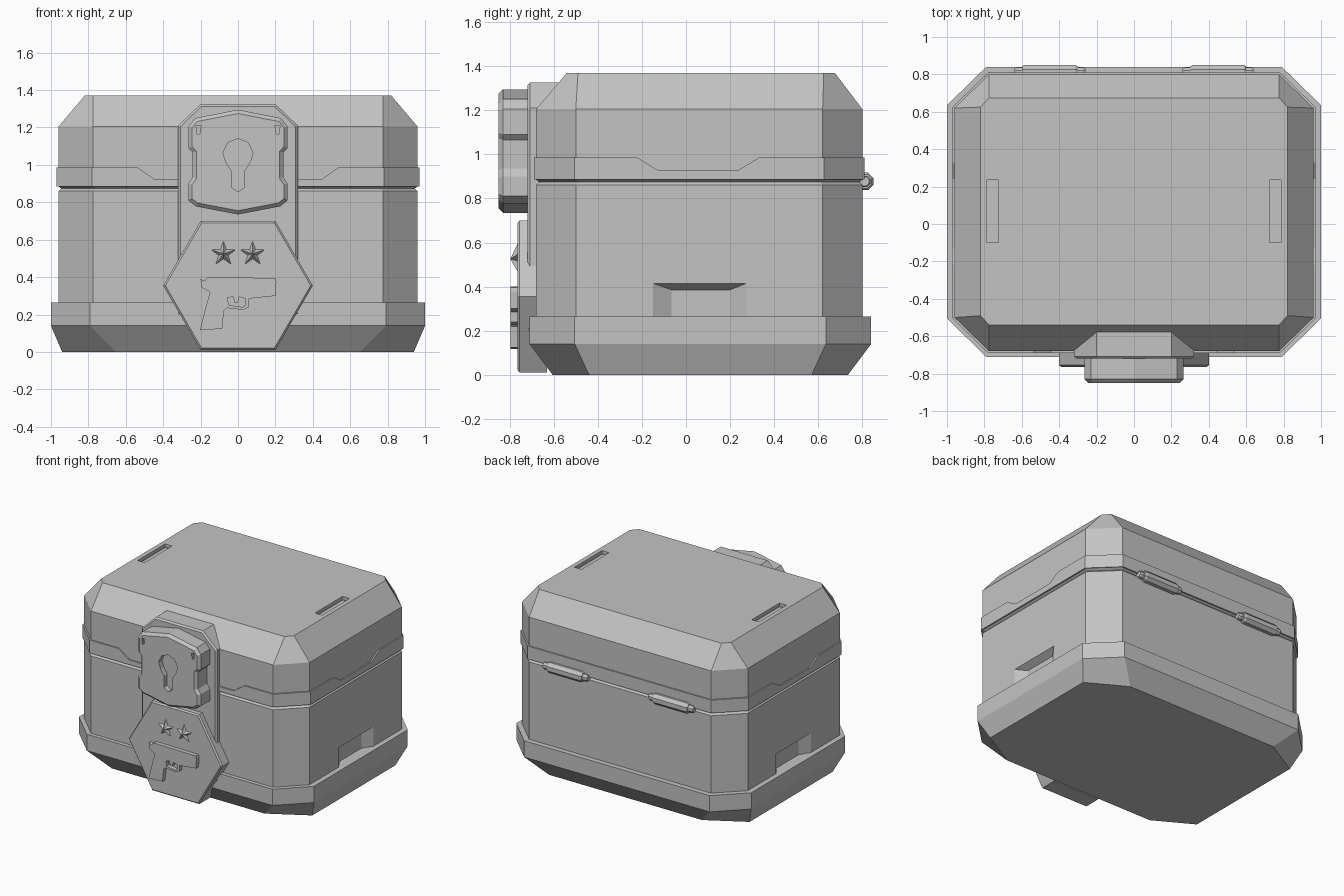
import bpy, bmesh, math
from mathutils import Vector

cube = bpy.data.objects.get("Cube")
if cube:
    bpy.data.objects.remove(cube, do_unlink=True)

grey = bpy.data.materials.new("plain grey")
grey.use_nodes = True
COLOUR = (0.55, 0.55, 0.55, 1)
grey.diffuse_color = COLOUR
grey.node_tree.nodes["Principled BSDF"].inputs["Base Color"].default_value = COLOUR


def finish(name, bm):
    bmesh.ops.recalc_face_normals(bm, faces=bm.faces)
    mesh = bpy.data.meshes.new(name)
    bm.to_mesh(mesh)
    bm.free()
    mesh.materials.append(grey)
    ob = bpy.data.objects.new(name, mesh)
    bpy.context.collection.objects.link(ob)
    return ob


def loft(name, rings):
    """Skin a stack of equal-length point rings and cap both ends."""
    bm = bmesh.new()
    rows = [[bm.verts.new(p) for p in ring] for ring in rings]
    n = len(rows[0])
    for low, high in zip(rows, rows[1:]):
        for i in range(n):
            j = (i + 1) % n
            bm.faces.new((low[i], low[j], high[j], high[i]))
    bm.faces.new(rows[0])
    bm.faces.new(rows[-1])
    return finish(name, bm)


def octagon(z, hx, y0, y1, cx, cy):
    """Chamfered rectangle at height z."""
    return [Vector(p + (z,)) for p in (
        (-hx + cx, y0), (hx - cx, y0), (hx, y0 + cy), (hx, y1 - cy),
        (hx - cx, y1), (-hx + cx, y1), (-hx, y1 - cy), (-hx, y0 + cy))]


def plate(name, outline, back, front, edge=0.0):
    """Extrude an x-z outline towards the front, with an optional chamfered front rim."""
    bm = bmesh.new()
    far = [bm.verts.new((x, back, z)) for x, z in outline]
    near = [bm.verts.new((x, front + edge, z)) for x, z in outline]
    n = len(outline)
    for i in range(n):
        j = (i + 1) % n
        bm.faces.new((far[i], far[j], near[j], near[i]))
    bm.faces.new(far)
    face = bm.faces.new(near)
    bmesh.ops.recalc_face_normals(bm, faces=bm.faces)
    if edge:
        bmesh.ops.inset_region(bm, faces=[face], thickness=edge, depth=edge,
                               use_even_offset=True)
    return finish(name, bm)


def box(name, x0, x1, y0, y1, z0, z1):
    return loft(name, [[(x0, y0, z), (x1, y0, z), (x1, y1, z), (x0, y1, z)] for z in (z0, z1)])


def cut(target, cutter):
    cutter.hide_render = True
    cutter.hide_viewport = True
    cutter.display_type = 'WIRE'
    mod = target.modifiers.new(cutter.name, 'BOOLEAN')
    mod.operation = 'DIFFERENCE'
    mod.solver = 'EXACT'
    mod.object = cutter


def mirrored(half):
    """Complete a right-half outline, listed from top to bottom."""
    return half + [(-x, z) for x, z in reversed(half) if x > 0]


# Base skirt
loft("base_skirt", [
    octagon(0, 0.94, -0.605, 0.735, 0.29, 0.165),
    octagon(0.14, 1.0, -0.71, 0.84, 0.21, 0.205),
    octagon(0.265, 1.0, -0.71, 0.84, 0.21, 0.205)])

# Lower body with a softened top rim
body = loft("lower_body", [
    octagon(0.2, 0.96, -0.68, 0.8, 0.185, 0.18),
    octagon(0.86, 0.96, -0.68, 0.8, 0.185, 0.18),
    octagon(0.875, 0.945, -0.665, 0.785, 0.18, 0.175)])

# Side grip recesses
for side, s in (("left", 1), ("right", -1)):
    def grip(x, y0, y1, top):
        return [(s * x, y0, 0.22), (s * x, y1, 0.22), (s * x, y1, top), (s * x, y0, top)]
    cut(body, loft(side + "_grip_cutter", [
        grip(0.91, -0.065, 0.2, 0.385), grip(0.96, -0.15, 0.275, 0.415),
        grip(1.0, -0.15, 0.275, 0.415)]))

# Lid
lid = loft("lid", [
    octagon(0.87, 0.94, -0.66, 0.78, 0.18, 0.175),
    octagon(0.885, 0.96, -0.68, 0.8, 0.185, 0.18),
    octagon(1.205, 0.96, -0.68, 0.8, 0.185, 0.18),
    octagon(1.37, 0.82, -0.54, 0.675, 0.045, 0.05)])
for side, x in (("left", 0.755), ("right", -0.755)):
    cut(lid, box(side + "_slot_cutter", x - 0.03, x + 0.03, -0.1, 0.235, 1.345, 1.4))
    box(side + "_slot_floor", x - 0.018, x + 0.018, -0.085, 0.22, 1.335, 1.352)

# Lid band with dipped middles on the front and sides
band = loft("lid_band", [
    octagon(z, 0.97, -0.69, 0.81, 0.19, 0.185) for z in (0.885, 0.985)])
dip = [(-0.445, 0.922), (0.445, 0.922), (0.535, 0.985), (0.535, 1.1), (-0.535, 1.1), (-0.535, 0.985)]
cut(band, plate("front_dip_cutter", dip, -0.6, -0.9))
side_dip = [(-0.13, 0.93), (0.24, 0.93), (0.33, 0.985), (0.33, 1.1), (-0.22, 1.1), (-0.22, 0.985)]
for side, s in (("left", 1), ("right", -1)):
    cut(band, loft(side + "_dip_cutter", [[(s * x, y, z) for y, z in side_dip] for x in (0.9, 1.1)]))

# Rear hinges: thin pin with a thicker barrel
for side, s in (("left", 1), ("right", -1)):
    for part, x0, x1, r in (("pin", 0.26, 0.64, 0.028), ("barrel", 0.3, 0.6, 0.043)):
        rings = []
        for x, k in ((x0, 0.8), (x0 + 0.012, 1), (x1 - 0.012, 1), (x1, 0.8)):
            rings.append([(s * x, 0.81 + k * r * math.cos(a), 0.877 + k * r * math.sin(a))
                          for a in (math.radians(22.5 + 45 * i) for i in range(8))])
        loft(side + "_hinge_" + part, rings)

# Front backing plate
plate("backing_plate", mirrored([(0.2, 1.325), (0.32, 1.21), (0.32, 0.2)]), -0.5, -0.72, 0.012)

# Lock case
lock = plate("lock_case", mirrored([
    (0, 1.295), (0.23, 1.25), (0.265, 1.205), (0.265, 1.09), (0.242, 1.065),
    (0.242, 0.935), (0.265, 0.9), (0.265, 0.81), (0.225, 0.778), (0, 0.735)]),
    -0.7, -0.85, 0.02)
cut(lock, plate("keyhole_cutter", mirrored([
    (0, 1.14), (0.055, 1.118), (0.08, 1.065), (0.065, 1.015), (0.036, 0.97),
    (0.036, 0.88), (0, 0.857)]), -0.81, -0.9))
for side, s in (("left", 1), ("right", -1)):
    cut(lock, plate(side + "_notch_cutter", [
        (s * 0.198, 1.21), (s * 0.224, 1.21), (s * 0.22, 1.165), (s * 0.205, 1.165)],
        -0.83, -0.9))

# Hexagonal badge
plate("badge", [(-0.2, 0.7), (0.2, 0.7), (0.4, 0.355), (0.2, 0.01), (-0.2, 0.01), (-0.4, 0.355)],
      -0.63, -0.765, 0.01)

# Two faceted stars
for side, cx in (("left", 0.078), ("right", -0.078)):
    bm = bmesh.new()
    rim = []
    for i in range(10):
        r, a = (0.03 if i % 2 else 0.075), math.radians(90 + 36 * i)
        rim.append(bm.verts.new((cx + r * math.cos(a), -0.762, 0.525 + r * math.sin(a))))
    tip = bm.verts.new((cx, -0.797, 0.525))
    for i in range(10):
        bm.faces.new((rim[i], rim[(i + 1) % 10], tip))
    bm.faces.new(rim)
    finish(side + "_star", bm)

# Raised pistol relief
pistol = plate("pistol_relief", [
    (-0.2, 0.39), (-0.18, 0.38), (-0.16, 0.4), (0.2, 0.395), (0.205, 0.375), (0.2, 0.3),
    (0.06, 0.285), (0.058, 0.24), (0.03, 0.225), (-0.06, 0.235), (-0.075, 0.22),
    (-0.085, 0.123), (-0.203, 0.118), (-0.17, 0.25), (-0.15, 0.32), (-0.195, 0.345)],
    -0.75, -0.797)
cut(pistol, plate("trigger_cutter", [
    (-0.055, 0.29), (-0.025, 0.295), (-0.02, 0.265), (0.0, 0.265), (0.005, 0.295),
    (0.04, 0.285), (0.04, 0.248), (0.025, 0.24), (-0.05, 0.25)], -0.7, -0.85))
